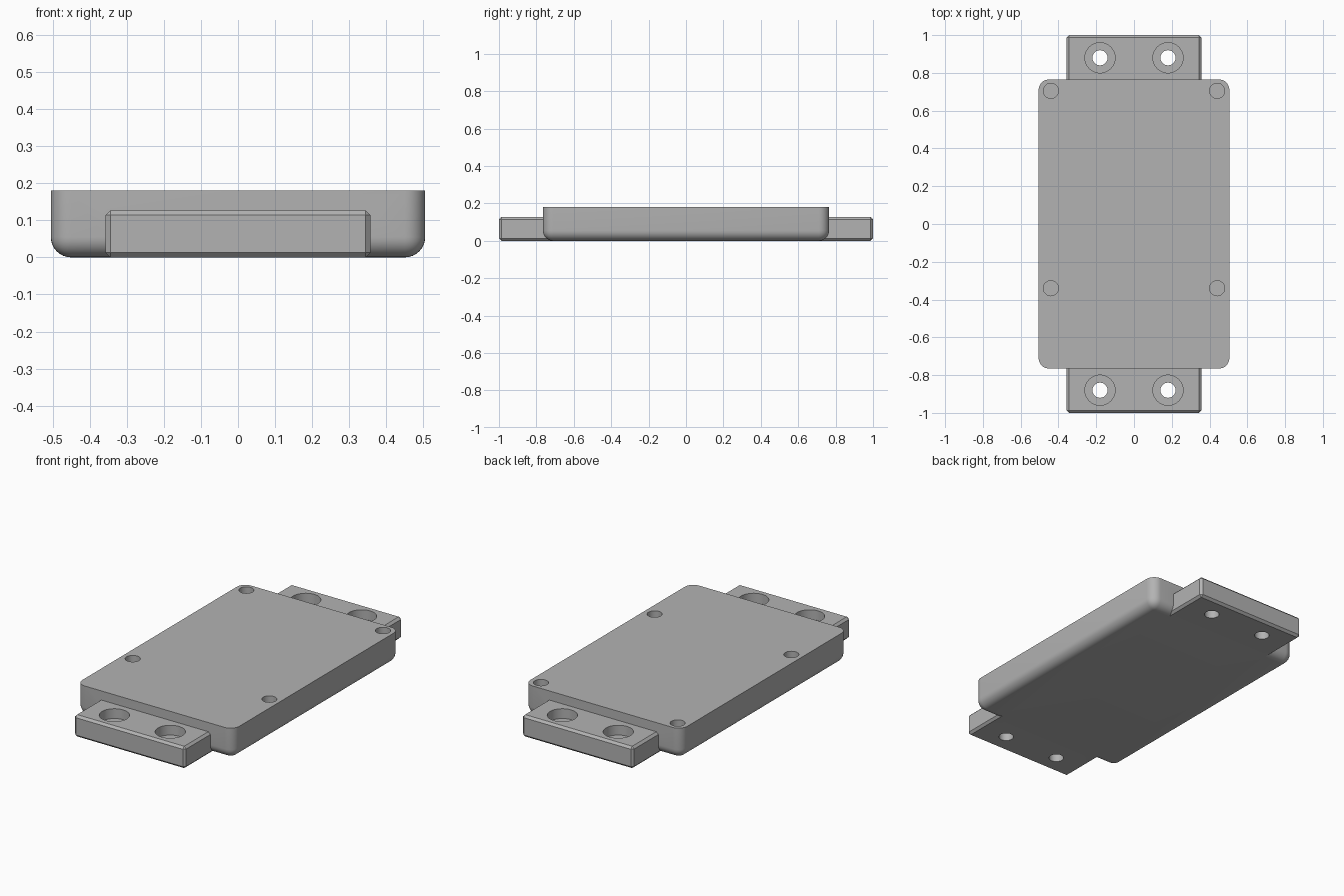
import bpy
import bmesh
import math
from mathutils import Matrix, Vector

if "Cube" in bpy.data.objects:
    bpy.data.objects.remove(bpy.data.objects["Cube"], do_unlink=True)

GREY = (0.45, 0.45, 0.45, 1)
mat = bpy.data.materials.new("matte_grey")
mat.use_nodes = True
mat.diffuse_color = GREY
mat.node_tree.nodes["Principled BSDF"].inputs["Base Color"].default_value = GREY


def add_object(name, bm):
    mesh = bpy.data.meshes.new(name)
    bm.to_mesh(mesh)
    bm.free()
    mesh.materials.append(mat)
    obj = bpy.data.objects.new(name, mesh)
    bpy.context.collection.objects.link(obj)
    return obj


def bevelled_box(name, size, radius, segments, keep_top_sharp=False):
    """Box standing on z = 0 with rounded or chamfered edges."""
    bm = bmesh.new()
    bmesh.ops.create_cube(bm, size=1)
    bmesh.ops.scale(bm, vec=Vector(size), verts=bm.verts)
    bmesh.ops.translate(bm, vec=(0, 0, size[2] / 2), verts=bm.verts)
    edges = [e for e in bm.edges
             if not (keep_top_sharp and all(v.co.z > size[2] / 2 for v in e.verts))]
    bmesh.ops.bevel(bm, geom=edges, offset=radius, segments=segments,
                    profile=0.5, affect='EDGES', clamp_overlap=True)
    return add_object(name, bm)


def hole_cutter(name, x, y, radius, bottom, top):
    bm = bmesh.new()
    bmesh.ops.create_cone(bm, cap_ends=True, segments=40, radius1=radius,
                          radius2=radius, depth=top - bottom,
                          matrix=Matrix.Translation((x, y, (top + bottom) / 2)))
    return add_object(name, bm)


def combine(target, other, operation):
    bpy.context.view_layer.objects.active = target
    mod = target.modifiers.new("combine", 'BOOLEAN')
    mod.operation = operation
    mod.solver = 'EXACT'
    mod.object = other
    bpy.ops.object.modifier_apply(modifier=mod.name)
    bpy.data.objects.remove(other, do_unlink=True)


# Main body: rounded sides and underside, flat top
housing = bevelled_box("housing", (1.01, 1.53, 0.18), 0.055, 8, keep_top_sharp=True)

# Chamfered mounting bar forming a tab at each end
combine(housing, bevelled_box("mounting_bar", (0.715, 2.0, 0.127), 0.013, 1), 'UNION')

for x in (-1, 1):
    # Blind screw holes in the top of the housing
    for y in (0.705, -0.34):
        combine(housing, hole_cutter("screw_hole", x * 0.44, y, 0.04, 0.08, 0.3), 'DIFFERENCE')
    # Counterbored through holes in the tabs
    for y in (-0.88, 0.88):
        combine(housing, hole_cutter("counterbore", x * 0.18, y, 0.08, 0.07, 0.3), 'DIFFERENCE')
        combine(housing, hole_cutter("bolt_hole", x * 0.18, y, 0.04, -0.1, 0.2), 'DIFFERENCE')

bpy.ops.object.select_all(action='DESELECT')
housing.select_set(True)
bpy.context.view_layer.objects.active = housing
bpy.ops.object.shade_smooth_by_angle(angle=math.radians(25))
